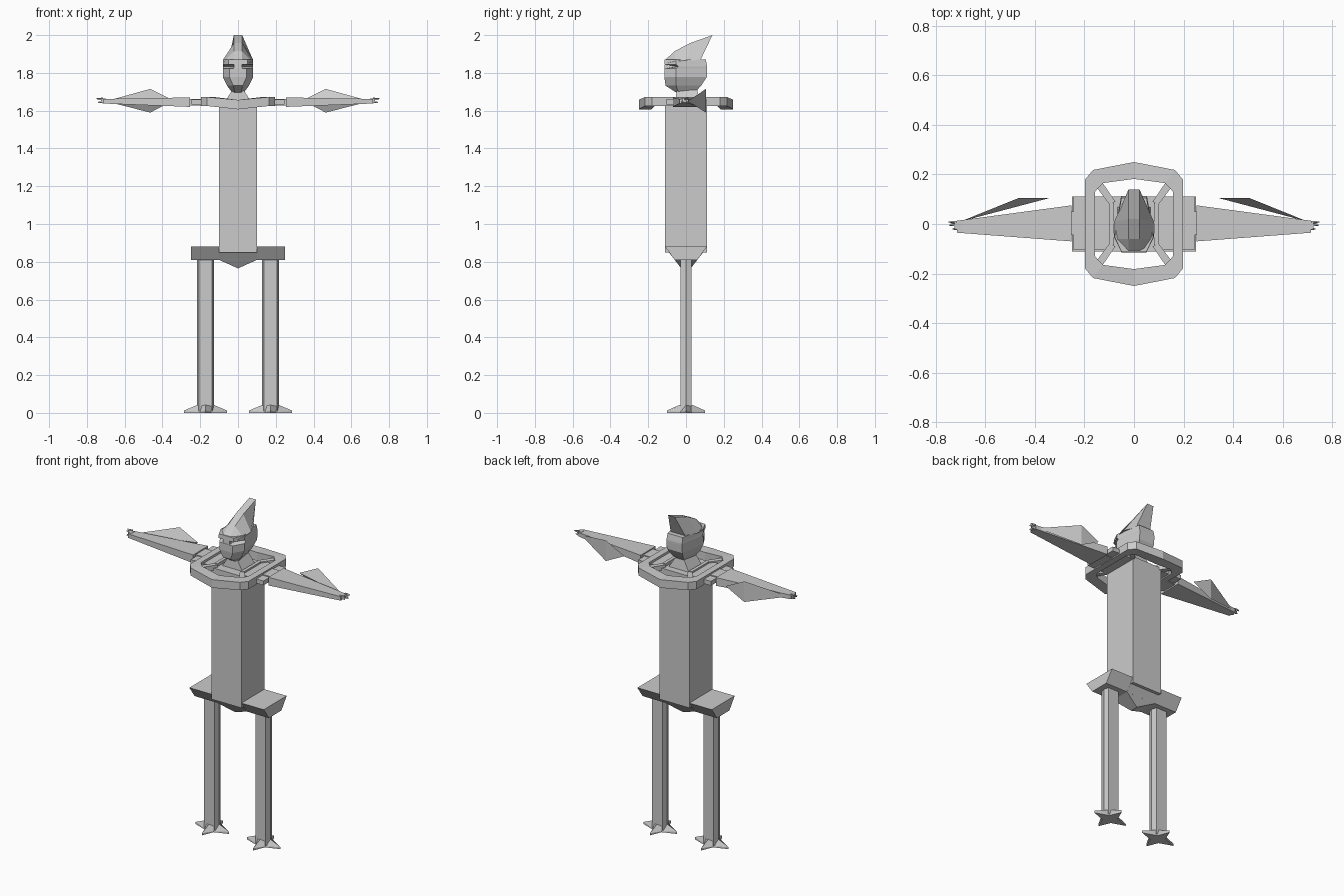
import bpy
import bmesh
import math
from mathutils import Vector

cube = bpy.data.objects.get("Cube")
if cube:
    bpy.data.objects.remove(cube, do_unlink=True)

grey = bpy.data.materials.new("plain grey")
grey.use_nodes = True
COLOUR = (0.6, 0.6, 0.6, 1)
grey.diffuse_color = COLOUR
grey.node_tree.nodes["Principled BSDF"].inputs["Base Color"].default_value = COLOUR


def finish(name, bm):
    bmesh.ops.recalc_face_normals(bm, faces=bm.faces)
    mesh = bpy.data.meshes.new(name)
    bm.to_mesh(mesh)
    bm.free()
    mesh.materials.append(grey)
    obj = bpy.data.objects.new(name, mesh)
    bpy.context.collection.objects.link(obj)
    return obj


def hull(name, points):
    """Convex solid around a few corner points."""
    bm = bmesh.new()
    for p in points:
        bm.verts.new(p)
    bmesh.ops.convex_hull(bm, input=bm.verts)
    bmesh.ops.dissolve_limit(bm, angle_limit=0.01, verts=bm.verts, edges=bm.edges)
    return finish(name, bm)


def loft(name, rings, closed=False):
    """Skin between matching rings; closed joins the last to the first."""
    bm = bmesh.new()
    rows = [[bm.verts.new(p) for p in ring] for ring in rings]
    n = len(rows[0])
    pairs = list(zip(rows, rows[1:]))
    if closed:
        pairs.append((rows[-1], rows[0]))
    else:
        bm.faces.new(rows[0])
        bm.faces.new(rows[-1])
    for a, b in pairs:
        for i in range(n):
            j = (i + 1) % n
            bm.faces.new((a[i], a[j], b[j], b[i]))
    return finish(name, bm)


def rect(hx, y0, y1, z):
    return [(-hx, y0, z), (hx, y0, z), (hx, y1, z), (-hx, y1, z)]


def rect_x(x, y0, y1, z0, z1):
    return [(x, y0, z0), (x, y1, z0), (x, y1, z1), (x, y0, z1)]


def flip(points, s):
    return [(s * x, y, z) for x, y, z in points]


# Torso and neck
loft("torso", [rect(0.1, -0.11, 0.11, 0.85), rect(0.1, -0.11, 0.11, 1.65)])
loft("neck", [rect(0.07, -0.055, 0.07, 1.645), rect(0.03, -0.05, 0.06, 1.71)])

# Pelvis with a pointed keel underneath
loft("pelvis", [rect(0.25, -0.11, 0.11, 0.88), rect(0.25, -0.06, 0.06, 0.81)])
hull("pelvis_keel", rect(0.1, -0.11, 0.11, 0.875) + rect(0.1, -0.06, 0.06, 0.81)
     + [(0, -0.025, 0.765), (0, 0.025, 0.765)])

# Collar ring, dipping at front and back
outer = [(0.197, 0.18), (0.165, 0.218), (0, 0.25)]
inner = [(0.158, 0.13), (0.125, 0.165), (0, 0.182)]


def around(quarter):
    half = quarter + [(-x, y) for x, y in quarter[-2::-1]]
    return half + [(-x, -y) for x, y in half]


sections = []
for (ox, oy), (ix, iy) in zip(around(outer), around(inner)):
    dip = 1 - min(1, abs(ox) / 0.165)
    top, low = 1.672 - 0.015 * dip, 1.625 - 0.018 * dip
    sections.append([(ox, oy, low), (ox, oy, top), (ix, iy, top), (ix, iy, low)])
loft("collar_ring", sections, closed=True)

# Diagonal struts from the torso to the collar
for sx in (-1, 1):
    for sy in (-1, 1):
        ends = [(0.075, 0.09), (0.1, 0.08), (0.128, 0.168), (0.15, 0.147)]
        hull("collar_strut", [(sx * x, sy * y, z) for x, y in ends for z in (1.635, 1.665)])

for side, s in (("right", -1), ("left", 1)):
    # Shoulder
    loft(side + "_collar_bar", [flip(rect_x(x, -0.085, 0.085, 1.64, 1.668), s) for x in (0.08, 0.1)])
    loft(side + "_shoulder_plate", [flip(rect_x(x, -0.105, 0.11, 1.632, 1.658), s) for x in (0.09, 0.245)])
    loft(side + "_shoulder_joint", [flip(rect_x(x, -0.045, 0.05, 1.628, 1.663), s) for x in (0.18, 0.27)])

    # Arm and hand
    loft(side + "_arm", [flip(rect_x(0.253, -0.07, 0.075, 1.62, 1.67), s),
                         flip(rect_x(0.715, -0.035, 0.013, 1.638, 1.662), s)])
    loft(side + "_hand", [flip(rect_x(0.7, -0.026, 0.006, 1.64, 1.664), s),
                          flip(rect_x(0.725, -0.02, 0.004, 1.642, 1.666), s)])
    for y, z, tip in ((-0.02, 1.646, 0.733), (-0.005, 1.66, 0.745), (0.008, 1.664, 0.748), (0.004, 1.644, 0.74)):
        hull(side + "_finger", flip(rect_x(0.715, y - 0.005, y + 0.005, z - 0.005, z + 0.005)
                                    + [(tip, y - 0.002, z - 0.003), (tip, y + 0.002, z + 0.003)], s))

    # Blade fin behind the forearm
    hull(side + "_arm_fin", flip([(0.7, 0.01, 1.65), (0.465, 0.105, 1.715),
                                  (0.465, 0.105, 1.59), (0.34, 0.105, 1.653)], s))

    # Six-sided leg
    cx = s * 0.172
    section = [(0.045, 0), (0.035, 0.03), (-0.035, 0.03), (-0.045, 0), (-0.035, -0.03), (0.035, -0.03)]
    loft(side + "_leg", [[(cx + x, y, z) for x, y in section] for z in (0.01, 0.83)])

    # Four-toed star foot
    star, rim, cap = [], [], []
    for i in range(8):
        d = Vector((math.cos(i * math.pi / 4), math.sin(i * math.pi / 4)))
        tip = i % 2 == 0
        r = (0.113 if i % 4 == 0 else 0.1) if tip else 0.042
        star.append((cx + d.x * r, d.y * r, 0))
        rim.append((cx + d.x * r, d.y * r, 0.013 if tip else 0.006))
        r = 0.046 if tip else 0.05
        cap.append((cx + d.x * r * 0.95, d.y * r * 0.75, 0.042 if tip else 0.036))
    loft(side + "_foot", [star, rim, cap])

# Head: stacked six-sided sections, with a notch for the eye line
levels = [  # height, front half width, side half width, front, back
    (1.695, 0.016, 0.03, -0.05, 0.045),
    (1.732, 0.025, 0.058, -0.108, 0.08),
    (1.778, 0.045, 0.08, -0.115, 0.11),
    (1.822, 0.045, 0.08, -0.115, 0.112),
    (1.834, 0.045, 0.08, -0.05, 0.112),
    (1.845, 0.05, 0.08, -0.115, 0.11),
    (1.87, 0.05, 0.078, -0.113, 0.105),
]
loft("head", [[(-f, y0, z), (f, y0, z), (w, y0 * 0.2 - 0.03, z), (w * 0.65, y1, z),
               (-w * 0.65, y1, z), (-w, y0 * 0.2 - 0.03, z)] for z, f, w, y0, y1 in levels])
hull("nose_bridge", rect(0.024, -0.114, -0.03, 1.815) + rect(0.02, -0.112, -0.03, 1.85))

# Swept crest: base half width, base y, base z, top y, top z
crest = [
    (0.05, -0.113, 1.85, -0.112, 1.866),
    (0.077, -0.06, 1.86, -0.06, 1.915),
    (0.08, 0.01, 1.868, 0.02, 1.957),
    (0.05, 0.075, 1.865, 0.14, 2.0),
]
loft("head_crest", [[(-w, y, z), (w, y, z), (0.022, ty, tz), (-0.022, ty, tz)]
                    for w, y, z, ty, tz in crest])
